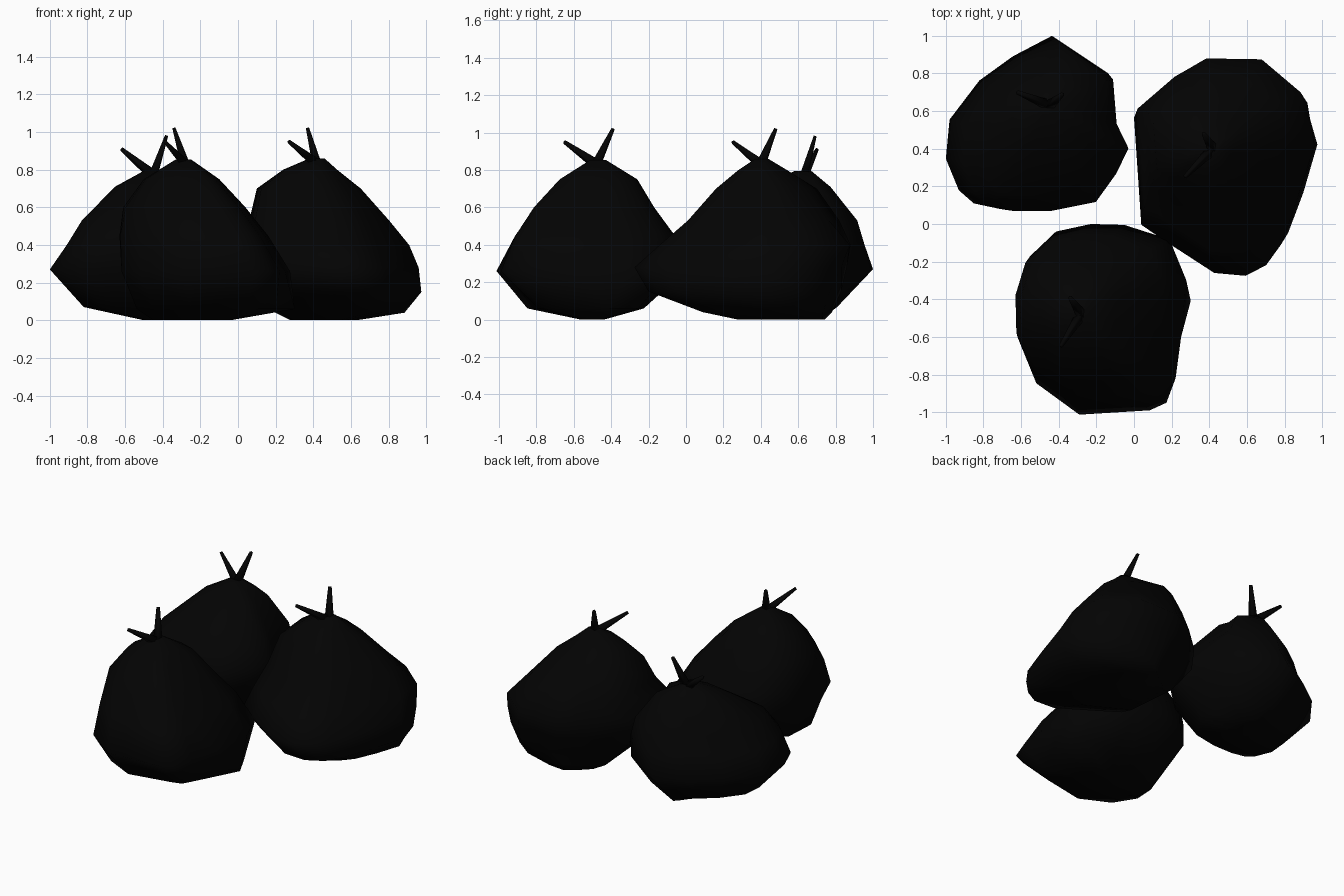
import bpy, bmesh, math
from mathutils import Vector

if "Cube" in bpy.data.objects:
    bpy.data.objects.remove(bpy.data.objects["Cube"])

mat = bpy.data.materials.new("black_plastic")
mat.diffuse_color = (0.001, 0.001, 0.001, 1)
mat.use_nodes = True
mat.node_tree.nodes["Principled BSDF"].inputs["Base Color"].default_value = mat.diffuse_color


def finish(bm, name):
    bmesh.ops.recalc_face_normals(bm, faces=bm.faces)
    me = bpy.data.meshes.new(name)
    bm.to_mesh(me)
    bm.free()
    me.materials.append(mat)
    for p in me.polygons:
        p.use_smooth = True
    ob = bpy.data.objects.new(name, me)
    bpy.context.collection.objects.link(ob)
    return ob


def sack(name, outline, levels):
    """Stack the plan outline at each level, fitted to (z, x0, x1, y0, y1).
    Optional corner bulges follow: (+x+y, -x+y, -x-y, +x-y)."""
    xs, ys = zip(*outline)
    bm = bmesh.new()
    rings = []
    for z, x0, x1, y0, y1, *bulge in levels:
        pp, mp, mm, pm = bulge or (0, 0, 0, 0)
        ring = []
        for x, y in outline:
            u = 2 * (x - min(xs)) / (max(xs) - min(xs)) - 1
            v = 2 * (y - min(ys)) / (max(ys) - min(ys)) - 1
            k = (pp if u > 0 else mp) if v > 0 else (pm if u > 0 else mm)
            s = 1 + k * min(1, 2 * abs(u * v))
            ring.append(bm.verts.new(((x0 + x1 + (x1 - x0) * u * s) / 2,
                                      (y0 + y1 + (y1 - y0) * v * s) / 2, z)))
        rings.append(ring)
    n = len(outline)
    for a, b in zip(rings, rings[1:]):
        for i in range(n):
            j = (i + 1) % n
            bm.faces.new((a[i], a[j], b[j], b[i]))
    bm.faces.new(rings[0])
    bm.faces.new(rings[-1])
    finish(bm, name)


def tie(name, base, tips):
    """Two tapered four-sided ends of the knotted neck."""
    bm = bmesh.new()
    base = Vector(base)
    for tip in map(Vector, tips):
        d = (tip - base).normalized()
        side = d.cross(Vector((0, 0, 1))).normalized()
        up = side.cross(d)
        loops = []
        for c, r in ((base, 0.03), (tip, 0.011)):
            loops.append([bm.verts.new(c + side * r * sx + up * r * su)
                          for sx, su in ((1, 0), (0, 1), (-1, 0), (0, -1))])
        a, b = loops
        for i in range(4):
            j = (i + 1) % 4
            bm.faces.new((a[i], a[j], b[j], b[i]))
        bm.faces.new(a)
        bm.faces.new(b)
    finish(bm, name)


# front sack
sack("front_sack",
     [(-.63, -.6), (-.63, -.37), (-.57, -.17), (-.43, -.04), (-.24, 0), (-.06, -.01), (.18, -.09),
      (.27, -.3), (.25, -.6), (.22, -.82), (.17, -.95), (.08, -.99), (-.3, -1), (-.52, -.83)],
     [(0, -.45, -.04, -.56, -.44), (.06, -.53, .24, -.84, -.25, .2, 0, .05, -.15),
      (.26, -.61, .27, -1, 0, .02, 0, .05, 0),
      (.45, -.63, .16, -.92, -.06, 0, 0, -.03, 0), (.6, -.61, .04, -.82, -.17, 0, 0, -.1, 0),
      (.75, -.50, -.10, -.68, -.26, 0, 0, -.12, 0), (.855, -.33, -.25, -.51, -.43)])
tie("front_sack_tie", (-.28, -.48, .83), [(-.34, -.39, 1.02), (-.39, -.65, .95)])

# back left sack
sack("left_sack",
     [(-1, .34), (-.98, .55), (-.82, .76), (-.64, .89), (-.43, 1), (-.13, .8), (-.1, .56),
      (-.03, .42), (-.1, .28), (-.22, .12), (-.48, .07), (-.71, .07), (-.85, .1), (-.93, .17)],
     [(0, -.5, -.34, .4, .72), (.07, -.82, -.2, .2, .79, .2, 0, 0, 0),
      (.27, -1, -.04, .08, 1), (.4, -.91, -.03, .07, .95, .03, .03, 0, 0),
      (.53, -.83, -.1, .15, .9, .12, .1, 0, 0), (.71, -.66, -.25, .40, .76, .2, .15, -.1, 0),
      (.795, -.50, -.42, .58, .67)])
tie("left_sack_tie", (-.45, .63, .77), [(-.38, .69, .98), (-.62, .70, .91)])

# right sack
sack("right_sack",
     [(0, .58), (.22, .77), (.29, .81), (.41, .88), (.73, .85), (.95, .66), (.99, .43),
      (.89, .14), (.8, -.1), (.72, -.21), (.61, -.27), (.44, -.26), (.19, -.1), (.04, 0)],
     [(0, .28, .63, .28, .74), (.04, .2, .9, .09, .78, -.1, 0, 0, 0),
      (.15, .1, .99, -.2, .83, -.08, 0, 0, 0), (.28, .0, .96, -.27, .86, 0, 0, 0, .02),
      (.4, .02, .90, -.14, .88, .05, 0, 0, 0), (.53, .06, .82, .01, .82, -.1, 0, 0, 0),
      (.70, .10, .68, .16, .70, -.22, 0, 0, 0), (.80, .24, .54, .28, .54, -.2, 0, 0, 0),
      (.86, .38, .46, .37, .44)])
tie("right_sack_tie", (.42, .4, .83), [(.37, .48, 1.02), (.27, .25, .95)])
